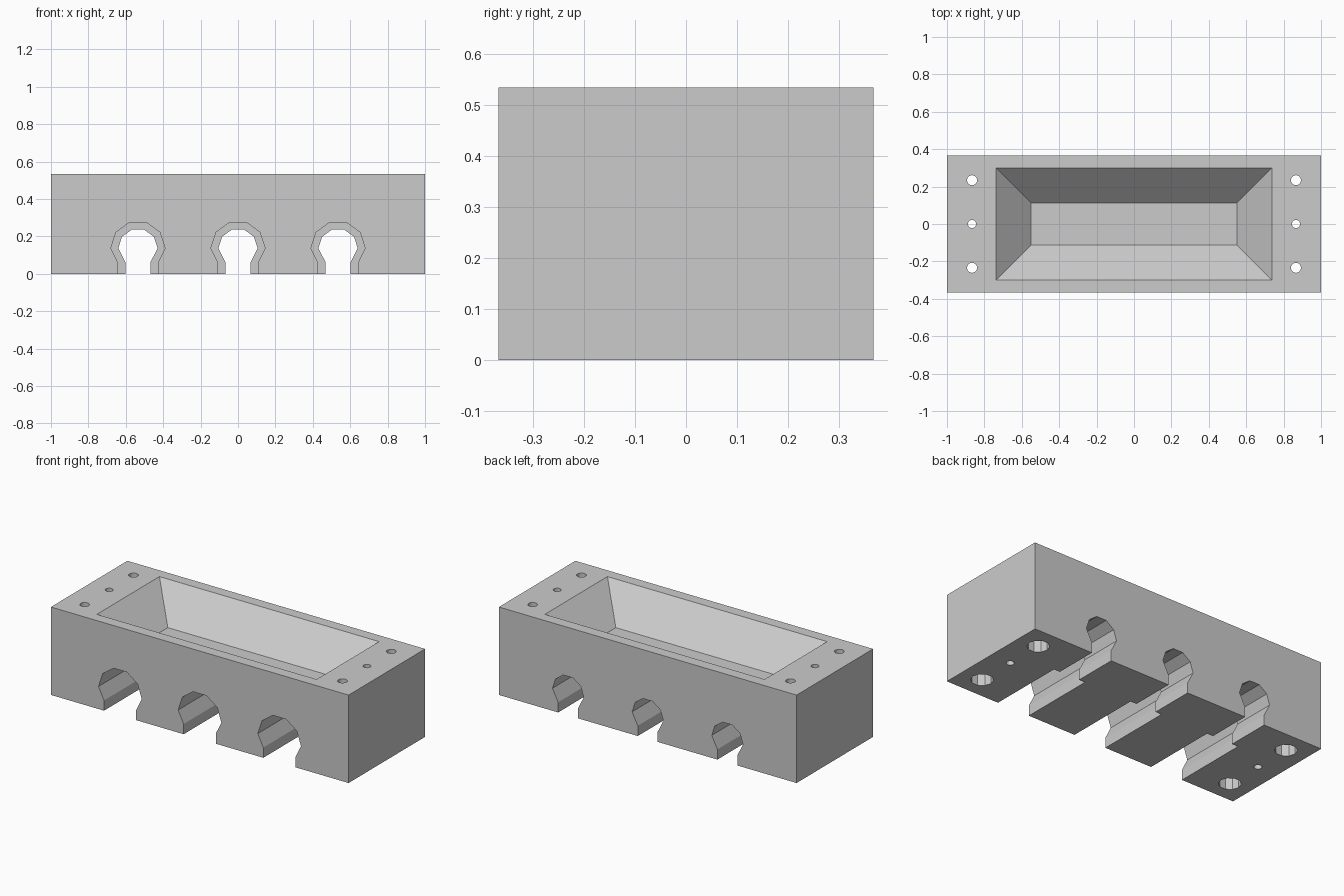
import bpy, bmesh
from math import cos, sin, pi, radians
from mathutils import Vector

W, D, H = 2.0, 0.734, 0.534

cube = bpy.data.objects.get("Cube")
if cube:
    bpy.data.objects.remove(cube, do_unlink=True)

grey = bpy.data.materials.new("plain_grey")
grey.use_nodes = True
grey.diffuse_color = (0.6, 0.6, 0.6, 1)
grey.node_tree.nodes["Principled BSDF"].inputs["Base Color"].default_value = (0.6, 0.6, 0.6, 1)


def loft(name, lower, upper):
    """Closed solid between two matching outlines."""
    bm = bmesh.new()
    a = [bm.verts.new(p) for p in lower]
    b = [bm.verts.new(p) for p in upper]
    n = len(a)
    bm.faces.new(a)
    bm.faces.new(b)
    for i in range(n):
        j = (i + 1) % n
        bm.faces.new((a[i], a[j], b[j], b[i]))
    bmesh.ops.recalc_face_normals(bm, faces=bm.faces)
    mesh = bpy.data.meshes.new(name)
    bm.to_mesh(mesh)
    bm.free()
    ob = bpy.data.objects.new(name, mesh)
    bpy.context.collection.objects.link(ob)
    return ob


def rect(hx, hy, z):
    return [Vector((sx * hx, sy * hy, z)) for sx, sy in ((-1, -1), (1, -1), (1, 1), (-1, 1))]


def circle(x, y, r, z, n):
    return [Vector((x + r * cos(2 * pi * i / n), y + r * sin(2 * pi * i / n), z)) for i in range(n)]


def keyhole(cx, r, neck, y):
    """Ten-sided arch that narrows to a straight slot at the bottom."""
    zc = 0.137
    arch = [(r * cos(radians(a)), zc + r * sin(radians(a))) for a in range(0, 181, 36)]
    slot_top = 0.062
    pts = [(neck, -0.05), (neck, slot_top)] + arch + [(-neck, slot_top), (-neck, -0.05)]
    return [Vector((cx + x, y, z)) for x, z in pts]


block = loft("slotted_block", rect(W / 2, D / 2, 0), rect(W / 2, D / 2, H))
block.data.materials.append(grey)
cutters = []

# Tapered tray in the top
lip = 0.05
cutters.append(loft("tray_cutter", rect(0.55, 0.112, 0.346), rect(0.738 + lip, 0.3 + lip, H + lip)))

# Three keyhole channels, wide at the front and narrow at the back
for cx in (-0.535, 0, 0.535):
    cutters.append(loft("wide_channel_cutter", keyhole(cx, 0.145, 0.108, -0.5), keyhole(cx, 0.145, 0.108, 0.1)))
    cutters.append(loft("narrow_channel_cutter", keyhole(cx, 0.105, 0.067, 0.05), keyhole(cx, 0.105, 0.067, 0.5)))

# Screw holes at each end, the outer ones widened from below
for x in (-0.866, 0.866):
    for y in (-0.234, 0, 0.234):
        r = 0.027 if y else 0.022
        cutters.append(loft("screw_hole_cutter", circle(x, y, r, -0.1, 16), circle(x, y, r, H + 0.1, 16)))
        if y:
            cutters.append(loft("wide_hole_cutter", circle(x, y, 0.062, -0.1, 10), circle(x, y, 0.062, 0.22, 10)))

for cutter in cutters:
    cutter.hide_render = True
    mod = block.modifiers.new("cut", "BOOLEAN")
    mod.operation = "DIFFERENCE"
    mod.solver = "EXACT"
    mod.object = cutter

# Keep the finished cuts and discard the helpers
bpy.context.view_layer.update()
graph = bpy.context.evaluated_depsgraph_get()
result = bpy.data.meshes.new_from_object(block.evaluated_get(graph))
block.modifiers.clear()
block.data = result
result.name = "slotted_block"
for cutter in cutters:
    bpy.data.objects.remove(cutter, do_unlink=True)
result.materials.clear()
result.materials.append(grey)
for face in result.polygons:
    face.material_index = 0
    face.use_smooth = False
